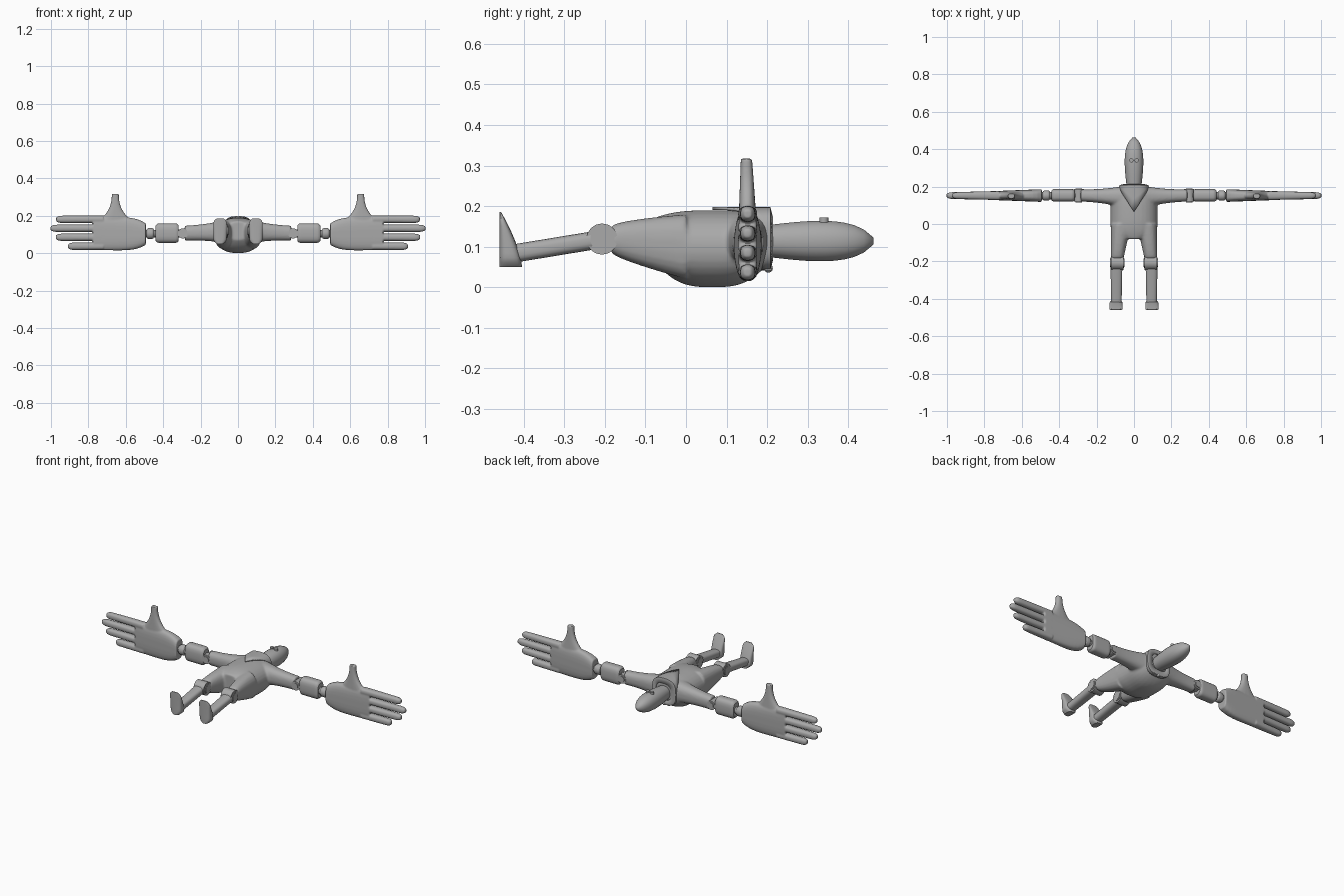
import bpy, bmesh, math
from mathutils import Matrix, Vector

old = bpy.data.objects.get("Cube")
if old:
    bpy.data.objects.remove(old)

grey = bpy.data.materials.new("plain grey")
grey.use_nodes = True
shade = (.4, .4, .4, 1)
grey.diffuse_color = shade
grey.node_tree.nodes["Principled BSDF"].inputs["Base Color"].default_value = shade


def mix(first, last, t):
    return first + (last - first) * t


def barrel(t, power):
    """Full in the middle, rounding off towards both ends."""
    return max(1 - abs(2 * t - 1) ** power, .2) ** .5


def signed_power(value, power):
    return math.copysign(abs(value) ** power, value)


def bridge(bm, rings):
    """Skin neighbouring rings of vertices with quads."""
    faces = []
    for lower, upper in zip(rings, rings[1:]):
        for i in range(len(lower)):
            j = i - 1
            faces.append(bm.faces.new((lower[j], lower[i], upper[i], upper[j])))
    return faces


def loft(bm, axis, start, end, shape, steps=12, sides=20, square=.8):
    """Sweep an oval along an axis; shape(t) gives centre and radius pairs."""
    rings = []
    for step in range(steps + 1):
        t = step / steps
        along = mix(start, end, t)
        (u, v), (wide, tall) = shape(t)
        ring = []
        for i in range(sides):
            angle = math.tau * (i + .5) / sides
            a = u + wide * signed_power(math.cos(angle), square)
            b = v + tall * signed_power(math.sin(angle), square)
            point = {"x": (along, a, b), "y": (a, along, b), "z": (a, b, along)}[axis]
            ring.append(bm.verts.new(point))
        rings.append(ring)
    faces = bridge(bm, rings)
    faces += [bm.faces.new(rings[0]), bm.faces.new(rings[-1])]
    bmesh.ops.recalc_face_normals(bm, faces=faces)


def cylinder(bm, centre, axis, radius, length, sides=24):
    turn = Vector((0, 0, 1)).rotation_difference(Vector(axis)).to_matrix().to_4x4()
    bmesh.ops.create_cone(bm, cap_ends=True, segments=sides, radius1=radius, radius2=radius,
                          depth=length, matrix=Matrix.Translation(centre) @ turn)


def finish(name, bm, mirror=True, blend=None, angle=40):
    mesh = bpy.data.meshes.new(name)
    bm.to_mesh(mesh)
    bm.free()
    mesh.materials.append(grey)
    mesh.shade_smooth()
    mesh.set_sharp_from_angle(angle=math.radians(angle))
    part = bpy.data.objects.new(name, mesh)
    bpy.context.collection.objects.link(part)
    if mirror:
        part.modifiers.new("mirror", "MIRROR").use_mirror_merge = False
    if blend:
        # Fuse overlapping volumes into one soft skin
        fuse = part.modifiers.new("fuse", "REMESH")
        fuse.mode = "VOXEL"
        fuse.voxel_size = blend
        fuse.use_smooth_shade = True
        part.modifiers.new("soften", "SMOOTH").iterations = 5
    return part


# Torso, thighs and upper arms as one skin
def torso(t):
    taper = abs(2 * t - 1) ** 3
    low, high = .07 * taper, .19 - .02 * taper
    return (0, (low + high) / 2), (.126 * barrel(t, 6), (high - low) / 2)


def thigh(t):
    swell = t ** .7
    return (mix(.09, .07, t), mix(.118, .1, t)), (mix(.034, .055, t), mix(.033, .08, swell))


def upper_arm(t):
    flare = .03 * (1 - t) ** 2
    return (mix(.145, .153, t), mix(.117, .107, t)), (.033 + flare, .04 + flare)


bm = bmesh.new()
loft(bm, "y", -.08, .21, torso, steps=24, sides=32, square=.9)
loft(bm, "y", -.185, 0, thigh)
loft(bm, "x", .03, .285, upper_arm)
finish("body", bm, blend=.006)


# Tapering head with its neck
def head(t):
    radius = mix(.037, .072, t) * max(1 - t ** 3, .03) ** .6
    return (0, .114), (radius, radius)


bm = bmesh.new()
loft(bm, "y", .18, .462, head, square=.9)
finish("head", bm, mirror=False, angle=60)

# Small round eyewear on the face
bm = bmesh.new()
cylinder(bm, (.014, .34, .165), (0, 0, 1), .011, .014)
cylinder(bm, (0, .34, .168), (1, 0, 0), .003, .02)
finish("eyewear", bm)

# Neckerchief: a collar shell drawn down to a point on the chest
bm = bmesh.new()
count, rings = 48, []
for level in range(4):
    ring = []
    size = .05 if level == 0 else .078
    for i in range(count):
        angle = math.tau * i / count
        x = size * signed_power(math.cos(angle), .75)
        z = .12 + size * signed_power(math.sin(angle), .6)
        point_drop = .12 * (1 - abs(x) / size) if math.sin(angle) > 0 else 0
        edge = .185 - point_drop
        y = (.215, .208, (.208 + edge) / 2, edge)[level]
        ring.append(bm.verts.new((x, y, z)))
    rings.append(ring)
bmesh.ops.recalc_face_normals(bm, faces=bridge(bm, rings))
scarf = finish("neckerchief", bm, mirror=False, angle=50)
scarf.modifiers.new("thickness", "SOLIDIFY").thickness = .007

# Knot and flared tails behind the neck
bm = bmesh.new()
bmesh.ops.create_uvsphere(bm, u_segments=12, v_segments=8, radius=.011,
                          matrix=Matrix.Translation((0, .203, .047)))
finish("neckerchief_knot", bm, mirror=False)
bm = bmesh.new()
loft(bm, "x", 0, .035, lambda t: ((.203, .045), (mix(.004, .01, t), .004)), steps=2, sides=8)
finish("neckerchief_tails", bm)

# Elbow hinges with a raised cap and a peg into the forearm
elbow = Vector((.295, .153, .106))
bm = bmesh.new()
cylinder(bm, elbow, (0, 1, 0), .027, .066)
cylinder(bm, elbow, (0, 1, 0), .018, .074)
cylinder(bm, elbow + Vector((.02, 0, 0)), (1, 0, 0), .021, .04)
finish("elbows", bm)


# Forearms
def forearm(t):
    round_off = max(barrel(t, 20), .8)
    return (.153, .107), (.034 * round_off, .052 * round_off)


bm = bmesh.new()
loft(bm, "x", .317, .44, forearm, steps=16, square=.65)
finish("forearms", bm)

# Wrists: a thick band on a thinner rod
wrist = Vector((.468, .152, .105))
bm = bmesh.new()
cylinder(bm, wrist, (1, 0, 0), .02, .08)
loft(bm, "x", .446, .492, lambda t: (wrist.yz, (.028 * barrel(t, 4), .03 * barrel(t, 4))), square=1)
finish("wrists", bm)


# Large flat hands: palm, thumb and four fingers fused
def palm(t):
    return (.152, mix(.102, .107, t)), (mix(.034, .023, t), .09 - .033 * (1 - t) ** 6)


def thumb(t):
    return (.656, mix(.152, .149, t)), (.019 + .1 * (1 - t) ** 2.5, mix(.023, .014, t))


bm = bmesh.new()
loft(bm, "x", .493, .775, palm, sides=28, square=.65)
loft(bm, "z", .15, .317, thumb)
for finger, tip in enumerate((.908, .974, 1.002, .972)):
    height = .037 + .048 * finger

    def finger_shape(t):
        round_off = max(1 - t ** 30, .3) ** .5
        return (.152, height), (mix(.024, .018, t) * round_off, .0195 * round_off)

    loft(bm, "x", .72, tip, finger_shape, steps=24)
finish("hands", bm, blend=.004)

# Knee hinges with a ringed cap on each side
knee = Vector((.09, -.207, .119))
bm = bmesh.new()
for radius, length in ((.038, .066), (.029, .072), (.023, .076)):
    cylinder(bm, knee, (1, 0, 0), radius, length, sides=32)
finish("knees", bm)

# Shins sloping down to the ankles
bm = bmesh.new()
loft(bm, "y", -.42, -.225, lambda t: ((.094, mix(.084, .116, t)), (mix(.028, .032, t), .023)),
     steps=4, square=.7)
finish("shins", bm)


# Wedge feet with flat soles and toes pointing up
def foot(t):
    depth = .002 + .026 * (1 - t ** 1.5)
    return (.096, depth - .46), (.036 * max(barrel(t, 8), .5), depth)


bm = bmesh.new()
loft(bm, "z", .05, .186, foot, square=.6)
finish("feet", bm)
